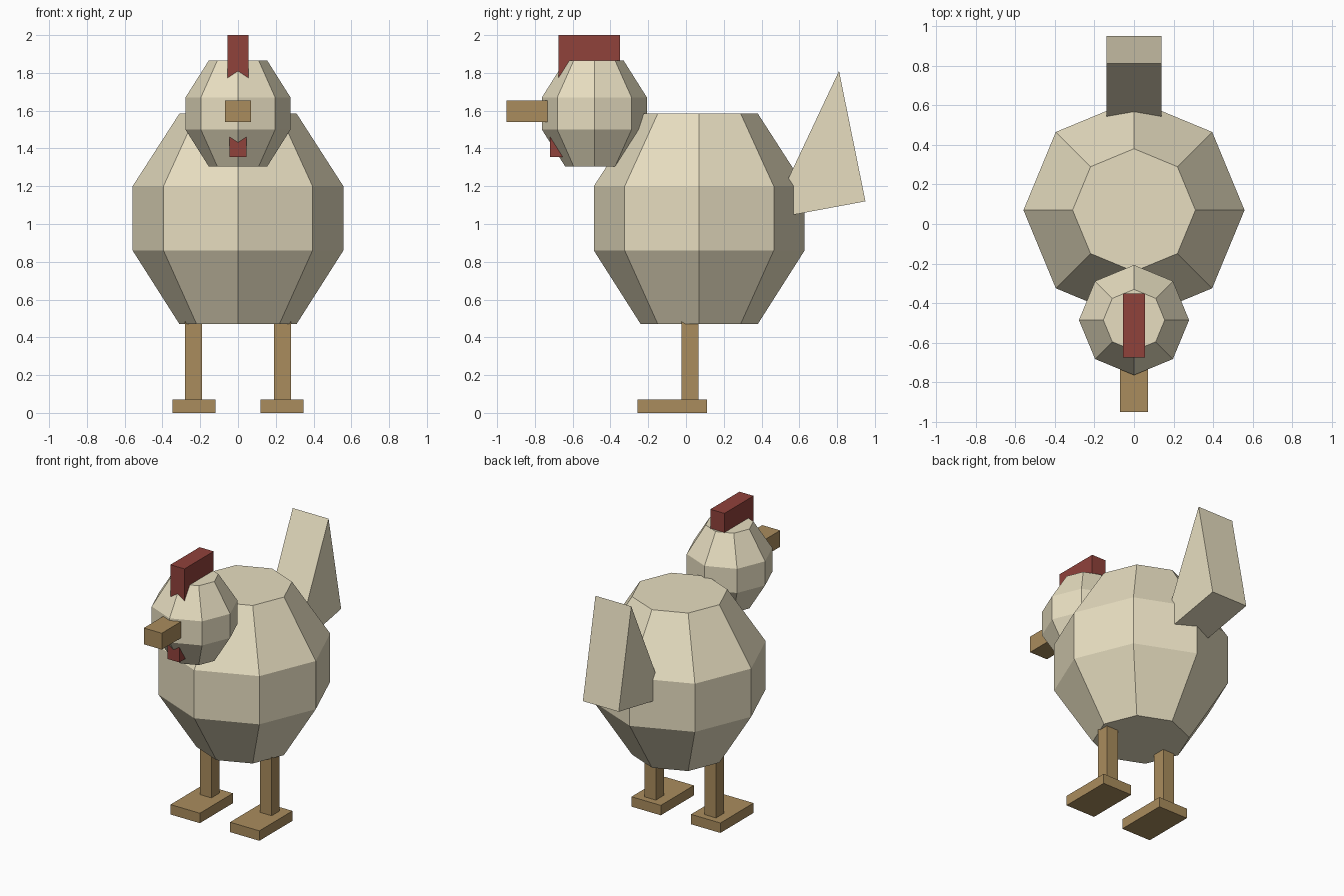
import bpy
import bmesh
import math

if "Cube" in bpy.data.objects:
    bpy.data.objects.remove(bpy.data.objects["Cube"])


def material(name, rgb):
    m = bpy.data.materials.new(name)
    m.diffuse_color = (*rgb, 1.0)
    m.use_nodes = True
    m.node_tree.nodes["Principled BSDF"].inputs["Base Color"].default_value = m.diffuse_color
    return m


CREAM = material("cream", (0.80, 0.73, 0.53))
TAN = material("tan", (0.40, 0.265, 0.11))
RED = material("red", (0.28, 0.054, 0.044))


def finish(name, bm, mat):
    bmesh.ops.recalc_face_normals(bm, faces=bm.faces)
    mesh = bpy.data.meshes.new(name)
    bm.to_mesh(mesh)
    bm.free()
    mesh.materials.append(mat)
    obj = bpy.data.objects.new(name, mesh)
    bpy.context.collection.objects.link(obj)
    return obj


def box(name, x, y, z, mat):
    """Box from (min, max) ranges on each axis."""
    bm = bmesh.new()
    bmesh.ops.create_cube(bm, size=1)
    for v in bm.verts:
        v.co = [(lo + hi) / 2 + c * (hi - lo) for c, (lo, hi) in zip(v.co, (x, y, z))]
    return finish(name, bm, mat)


def barrel(name, y, profile, mat, sides=8):
    """Closed stack of rings from (radius, height) pairs."""
    bm = bmesh.new()
    rings = []
    for r, z in profile:
        angles = [2 * math.pi * i / sides for i in range(sides)]
        rings.append([bm.verts.new((r * math.cos(a), y + r * math.sin(a), z)) for a in angles])
    for low, high in zip(rings, rings[1:]):
        for i in range(sides):
            j = (i + 1) % sides
            bm.faces.new((low[i], low[j], high[j], high[i]))
    bm.faces.new(rings[0][::-1])
    bm.faces.new(rings[-1])
    return finish(name, bm, mat)


def prism(name, half_width, outline, mat):
    """Side outline of (y, z) points extruded across x."""
    bm = bmesh.new()
    left = [bm.verts.new((-half_width, y, z)) for y, z in outline]
    face = bm.faces.new(left)
    ext = bmesh.ops.extrude_face_region(bm, geom=[face])
    for v in ext["geom"]:
        if isinstance(v, bmesh.types.BMVert):
            v.co.x = half_width
    if len(bm.faces) < len(outline) + 2:
        bm.faces.new(left)
    return finish(name, bm, mat)


# Body and head
barrel("body", 0.07, [(0.31, 0.47), (0.558, 0.86), (0.558, 1.20), (0.31, 1.585)], CREAM)
barrel("head", -0.485, [(0.155, 1.305), (0.278, 1.50), (0.278, 1.67), (0.155, 1.865)], CREAM)

# Wedge tail, its front edge sunk into the body
prism("tail", 0.14, [(0.81, 1.81), (0.95, 1.12), (0.44, 1.025)], CREAM)

# Face parts
box("comb", (-0.055, 0.055), (-0.675, -0.35), (1.72, 2.0), RED)
box("beak", (-0.07, 0.07), (-0.95, -0.68), (1.54, 1.655), TAN)
box("wattle", (-0.046, 0.046), (-0.72, -0.61), (1.355, 1.47), RED)

# Legs and feet
for side, s in (("left", 1), ("right", -1)):
    box(side + "_leg", sorted((s * 0.19, s * 0.28)), (-0.025, 0.065), (0.06, 0.52), TAN)
    box(side + "_foot", sorted((s * 0.118, s * 0.347)), (-0.257, 0.112), (0.0, 0.07), TAN)
